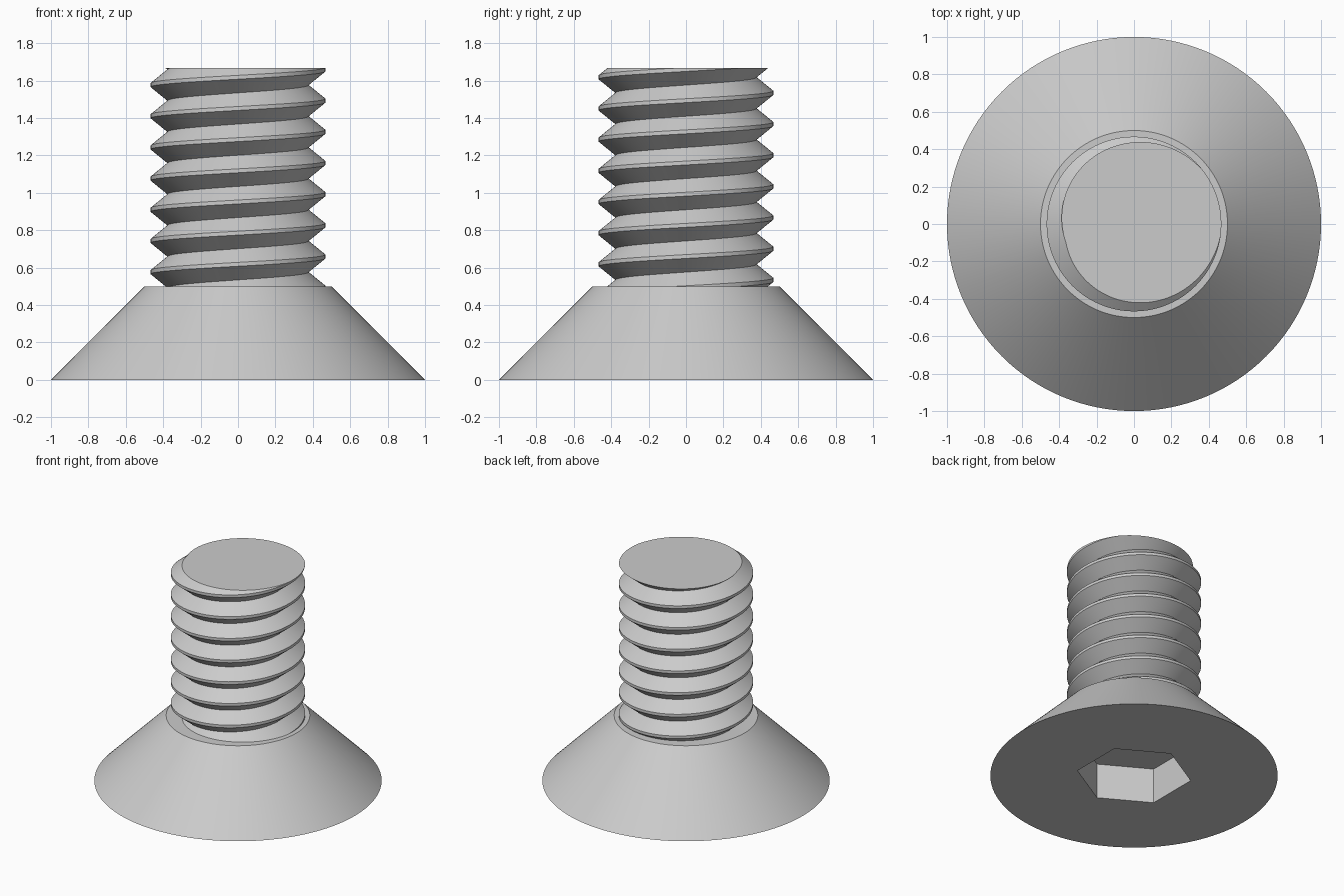
import bpy, bmesh, math

if "Cube" in bpy.data.objects:
    bpy.data.objects.remove(bpy.data.objects["Cube"], do_unlink=True)

HEAD_R, NECK_R, HEAD_H = 1.0, 0.5, 0.5
TOP = 5 / 3
PITCH = 1 / 6
CREST_R, ROOT_R = 0.467, 0.377
CREST_W = PITCH / 8
STEPS = 120

steel = bpy.data.materials.new("grey steel")
steel.use_nodes = True
grey = (0.6, 0.6, 0.6, 1)
steel.diffuse_color = grey
steel.node_tree.nodes["Principled BSDF"].inputs["Base Color"].default_value = grey


def finish(obj):
    obj.data.materials.clear()
    obj.data.materials.append(steel)
    bpy.ops.object.select_all(action="DESELECT")
    obj.select_set(True)
    bpy.context.view_layer.objects.active = obj
    bpy.ops.object.shade_smooth_by_angle(angle=math.radians(25))


# Countersunk head
bpy.ops.mesh.primitive_cone_add(vertices=128, radius1=HEAD_R, radius2=NECK_R,
                                depth=HEAD_H, location=(0, 0, HEAD_H / 2))
head = bpy.context.object
head.name = "countersunk_head"

# Hexagonal socket cut into the underside
SOCKET_R, SOCKET_D = 0.4, 0.27
bpy.ops.mesh.primitive_cylinder_add(vertices=6, radius=SOCKET_R, depth=2 * SOCKET_D)
cutter = bpy.context.object
cutter.name = "socket_cutter"
cutter.hide_render = True
cut = head.modifiers.new("socket", "BOOLEAN")
cut.operation = "DIFFERENCE"
cut.solver = "EXACT"
cut.object = cutter
bpy.context.view_layer.objects.active = head
bpy.ops.object.modifier_apply(modifier=cut.name)
bpy.data.objects.remove(cutter, do_unlink=True)
finish(head)

# Right-handed threaded shank: one helical sheet, wrapped onto itself
profile = [(CREST_R, -CREST_W / 2), (CREST_R, CREST_W / 2), (ROOT_R, PITCH / 2)]
first_crest = TOP - 0.007 - 9 * PITCH
columns = 3 * 12
bm = bmesh.new()
grid = []
for i in range(STEPS):
    a = math.tau * i / STEPS
    row = []
    for k in range(columns):
        r, dz = profile[k % 3]
        z = first_crest + PITCH * (k // 3 + i / STEPS) + dz
        row.append(bm.verts.new((r * math.cos(a), r * math.sin(a), z)))
    grid.append(row)
for i in range(STEPS):
    wrap = i == STEPS - 1
    nxt, shift = grid[(i + 1) % STEPS], 3 if wrap else 0
    for k in range(columns - 1 - shift):
        bm.faces.new((grid[i][k], nxt[k + shift], nxt[k + shift + 1], grid[i][k + 1]) if not wrap
                     else (grid[i][k + shift], nxt[k + 2 * shift], nxt[k + 2 * shift + 1],
                           grid[i][k + shift + 1]) if k + 2 * shift + 1 < columns
                     else (grid[i][0], nxt[shift], nxt[shift + 1], grid[i][1])
                     ) if not wrap or k + 2 * shift + 1 < columns else None

# Flat cuts at the head and at the tip
for height, normal in ((HEAD_H, -1), (TOP, 1)):
    geom = bm.verts[:] + bm.edges[:] + bm.faces[:]
    res = bmesh.ops.bisect_plane(bm, geom=geom, dist=1e-6, plane_co=(0, 0, height),
                                 plane_no=(0, 0, normal), clear_outer=True)
    if normal > 0:
        rim = [e for e in res["geom_cut"] if isinstance(e, bmesh.types.BMEdge)]
        bmesh.ops.contextual_create(bm, geom=rim)
bmesh.ops.recalc_face_normals(bm, faces=bm.faces[:])
mesh = bpy.data.meshes.new("threaded_shank")
bm.to_mesh(mesh)
bm.free()
shank = bpy.data.objects.new("threaded_shank", mesh)
bpy.context.collection.objects.link(shank)
finish(shank)
